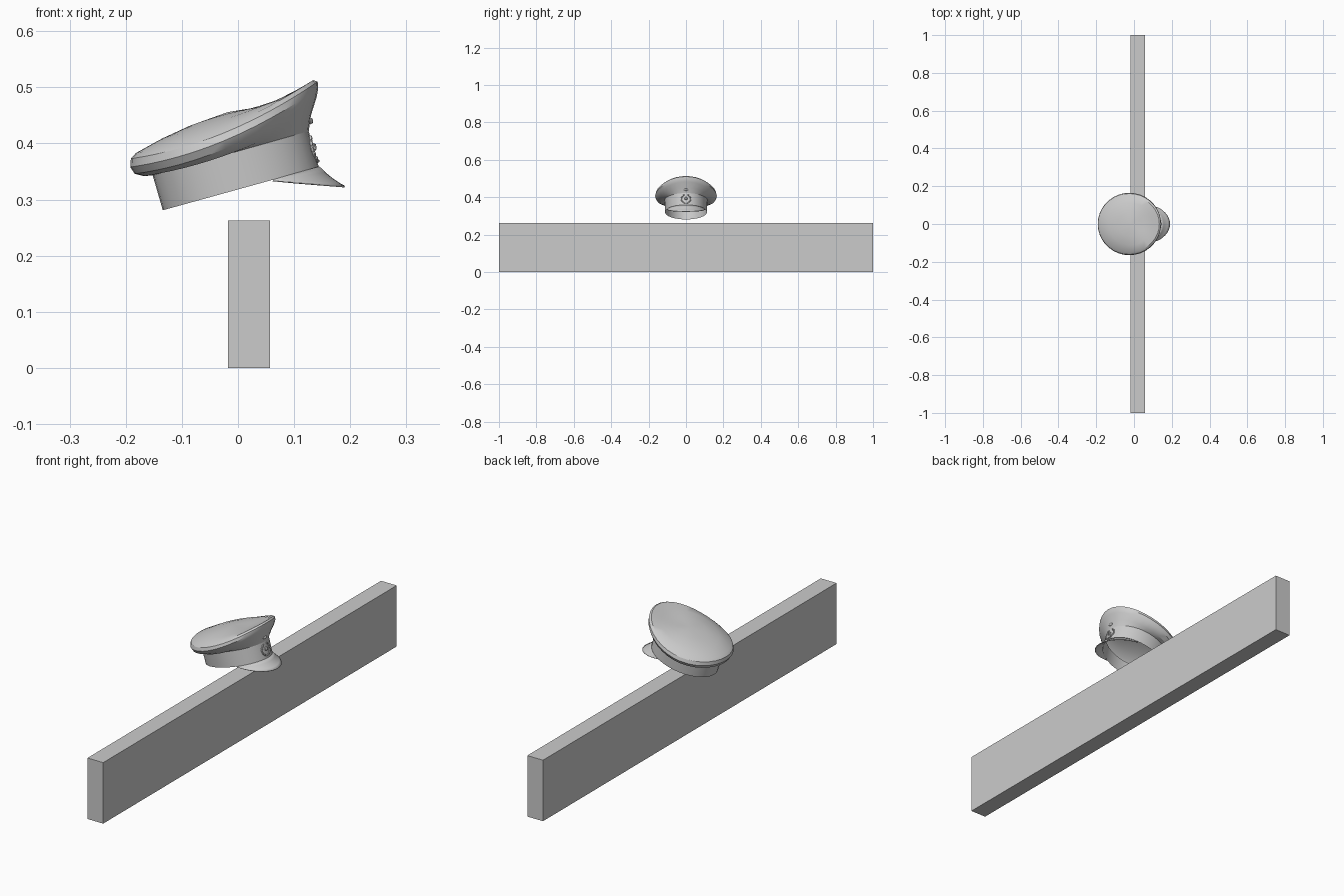
import bpy, bmesh, math
from mathutils import Vector, Matrix

if "Cube" in bpy.data.objects:
    bpy.data.objects.remove(bpy.data.objects["Cube"])

N = 36


def make_object(name, bm, angle=30):
    bmesh.ops.recalc_face_normals(bm, faces=bm.faces[:])
    mesh = bpy.data.meshes.new(name)
    bm.to_mesh(mesh)
    bm.free()
    ob = bpy.data.objects.new(name, mesh)
    bpy.context.collection.objects.link(ob)
    bpy.ops.object.select_all(action='DESELECT')
    ob.select_set(True)
    bpy.context.view_layer.objects.active = ob
    bpy.ops.object.shade_smooth_by_angle(angle=math.radians(angle))
    return ob


def ring_point(ring, t):
    """Saddle-shaped oval through a back (x,z), front (x,z) and side (y,z) point."""
    xb, zb, xf, zf, ys, zs = ring
    c = math.cos(t)
    return Vector(((xb + xf) / 2 + (xf - xb) / 2 * c, ys * math.sin(t),
                   zs + (zf - zb) / 2 * c + ((zf + zb) / 2 - zs) * c * c))


def loft(name, rings, tip=None):
    bm = bmesh.new()
    rows = [[bm.verts.new(ring_point(r, 2 * math.pi * i / N)) for i in range(N)] for r in rings]
    for a, b in zip(rows, rows[1:]):
        for i in range(N):
            j = (i + 1) % N
            bm.faces.new((a[i], a[j], b[j], b[i]))
    if tip:
        v = bm.verts.new(tip)
        for i in range(N):
            bm.faces.new((rows[-1][i], rows[-1][(i + 1) % N], v))
    return make_object(name, bm)


# Long beam
bm = bmesh.new()
bmesh.ops.create_cube(bm, size=1, matrix=Matrix.LocRotScale(
    Vector((0.0195, 0, 0.1315)), None, Vector((0.075, 2, 0.263))))
make_object("beam", bm)

# Hat band, open underneath
BAND_LOW = (-0.134, 0.281, 0.144, 0.358, 0.112, 0.3195)
BAND_TOP = (-0.152, 0.343, 0.126, 0.422, 0.115, 0.3825)
loft("hat_band", [BAND_LOW, BAND_TOP])

# Flared crown with a raised front
loft("hat_crown", [
    BAND_TOP,
    (-0.168, 0.342, 0.130, 0.450, 0.136, 0.380),
    (-0.184, 0.346, 0.140, 0.482, 0.157, 0.391),
    (-0.192, 0.358, 0.143, 0.498, 0.165, 0.405),
    (-0.191, 0.373, 0.142, 0.510, 0.161, 0.419),
    (-0.182, 0.383, 0.134, 0.513, 0.149, 0.429),
    (-0.135, 0.409, 0.095, 0.488, 0.112, 0.444),
    (-0.085, 0.432, 0.050, 0.467, 0.065, 0.453),
], tip=(-0.018, 0, 0.456))

# Visor sweeping out from the lower front of the band
bm = bmesh.new()
S, R = 20, 4
rows = []
for i in range(S + 1):
    s = math.radians(-90 + 180 * i / S)
    inner = ring_point(BAND_LOW, s * 0.72)
    outer = Vector((0.062 + 0.128 * math.cos(s), 0.1 * math.sin(s), 0.333 - 0.010 * math.cos(s)))
    row = []
    for k in range(R + 1):
        f = k / R
        p = inner.lerp(outer, f)
        p.z -= 0.012 * f * (1 - f) * math.cos(s)
        row.append(bm.verts.new(p))
    rows.append(row)
for a, b in zip(rows, rows[1:]):
    for k in range(R):
        bm.faces.new((a[k], a[k + 1], b[k + 1], b[k]))
bmesh.ops.remove_doubles(bm, verts=bm.verts[:], dist=0.0005)
visor = make_object("visor", bm)
mod = visor.modifiers.new("thickness", 'SOLIDIFY')
mod.thickness = 0.003
mod.offset = 0


# Plain leaf-wreath ornament on the front of the band
def front_bead(bm, y, h, size, spin=0):
    t = math.asin(y / 0.113)
    p = ring_point(BAND_LOW, t).lerp(ring_point(BAND_TOP, t), h)
    rot = Matrix.Rotation(math.radians(-16), 4, 'Y') @ Matrix.Rotation(spin, 4, 'X')
    bmesh.ops.create_icosphere(bm, subdivisions=1, radius=1,
                               matrix=Matrix.Translation(p) @ rot @ Matrix.Diagonal((*size, 1)))


bm = bmesh.new()
front_bead(bm, 0, 0.55, (0.007, 0.009, 0.009))
for side in (-1, 1):
    for k in range(6):
        a = math.radians(-80 + 27 * k)
        front_bead(bm, side * 0.024 * math.cos(a), 0.52 + 0.36 * math.sin(a),
                   (0.005, 0.004, 0.008), side * a)
make_object("wreath_ornament", bm)

# Small plain boss above it on the crown
bm = bmesh.new()
bmesh.ops.create_icosphere(bm, subdivisions=2, radius=1,
                           matrix=Matrix.LocRotScale(Vector((0.129, 0, 0.44)), None,
                                                     Vector((0.005, 0.012, 0.006))))
make_object("crown_boss", bm)
